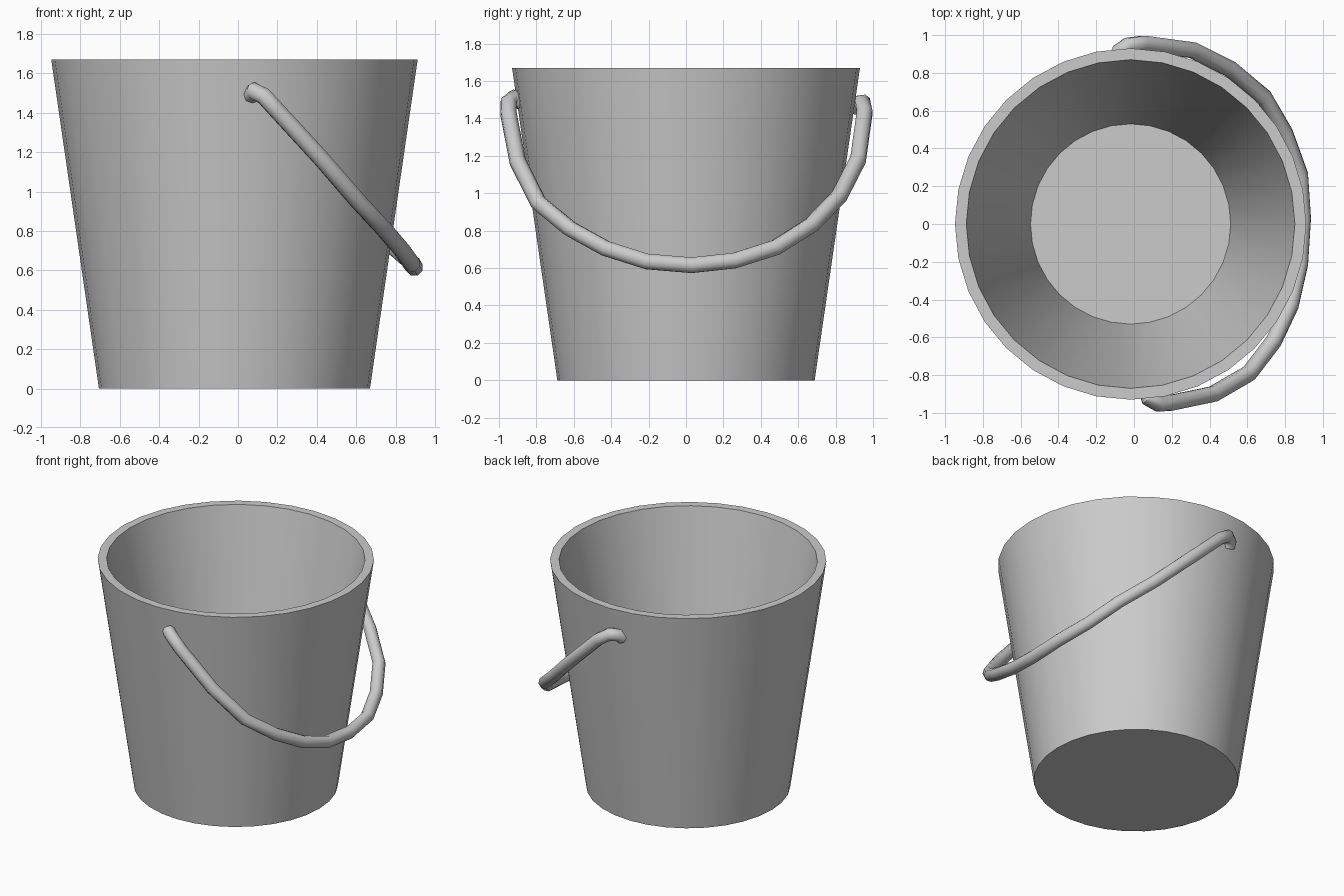
import bpy, math

if "Cube" in bpy.data.objects:
    bpy.data.objects.remove(bpy.data.objects["Cube"])

SIDES = 32
CX = -0.018


def smooth(obj, angle):
    bpy.ops.object.select_all(action='DESELECT')
    obj.select_set(True)
    bpy.context.view_layer.objects.active = obj
    bpy.ops.object.shade_smooth_by_angle(angle=math.radians(angle))


def lathe(name, profile):
    """Revolve (radius, z) points and cap both ends."""
    verts = [(CX + r * math.cos(2 * math.pi * i / SIDES),
              r * math.sin(2 * math.pi * i / SIDES), z)
             for r, z in profile for i in range(SIDES)]
    faces = [tuple(reversed(range(SIDES)))]
    for k in range(len(profile) - 1):
        a, b = k * SIDES, (k + 1) * SIDES
        for i in range(SIDES):
            j = (i + 1) % SIDES
            faces.append((a + i, a + j, b + j, b + i))
    last = (len(profile) - 1) * SIDES
    faces.append(tuple(range(last, last + SIDES)))
    mesh = bpy.data.meshes.new(name)
    mesh.from_pydata(verts, [], faces)
    obj = bpy.data.objects.new(name, mesh)
    bpy.context.collection.objects.link(obj)
    smooth(obj, 30)
    return obj


# Bucket: outer wall, rim, inner wall and inside floor
lathe("bucket", [(0.688, 0), (0.93, 1.67), (0.87, 1.67), (0.53, 0.08)])

# Handle: drooping bail with hooked ends entering the wall
path = [(.07, -.88, 1.49), (.08, -.925, 1.51), (.13, -.95, 1.485),
        (.19, -.948, 1.42), (.42, -.90, 1.17), (.61, -.79, .95),
        (.74, -.62, .81), (.83, -.43, .705), (.88, -.21, .635),
        (.895, .03, .615), (.88, .26, .64), (.80, .48, .71),
        (.69, .67, .83), (.51, .82, .985), (.31, .92, 1.18),
        (.05, .955, 1.43), (-.03, .945, 1.485), (-.08, .91, 1.48),
        (-.09, .88, 1.45)]
curve = bpy.data.curves.new("handle", 'CURVE')
curve.dimensions = '3D'
curve.bevel_depth = 0.045
curve.bevel_resolution = 2
curve.use_fill_caps = True
spline = curve.splines.new('POLY')
spline.points.add(len(path) - 1)
for point, co in zip(spline.points, path):
    point.co = (*co, 1)
handle = bpy.data.objects.new("handle", curve)
bpy.context.collection.objects.link(handle)
bpy.ops.object.select_all(action='DESELECT')
handle.select_set(True)
bpy.context.view_layer.objects.active = handle
bpy.ops.object.convert(target='MESH')
smooth(bpy.context.view_layer.objects.active, 50)
